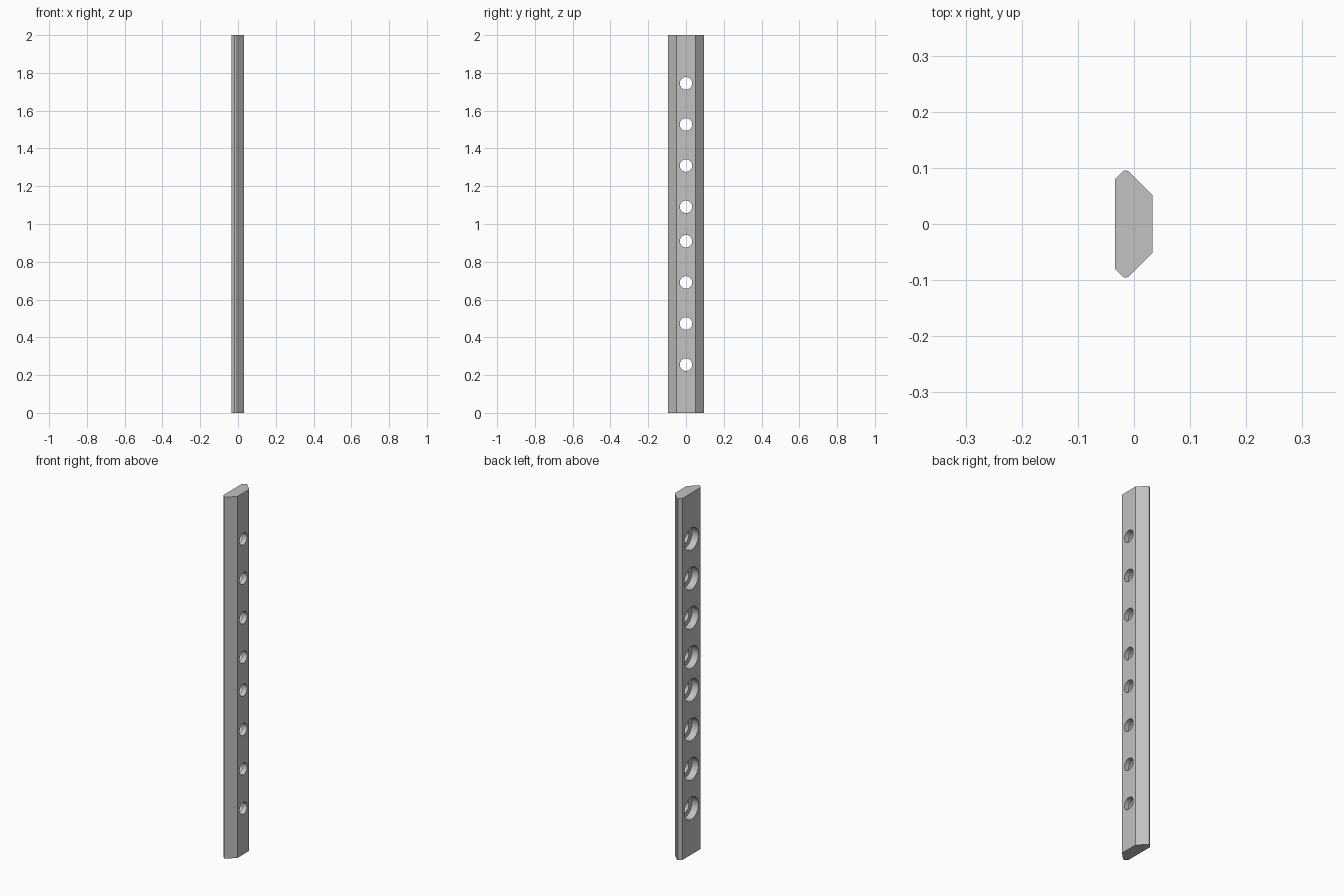
import bpy, bmesh, math
from mathutils import Matrix

cube = bpy.data.objects.get("Cube")
if cube:
    bpy.data.objects.remove(cube, do_unlink=True)

LENGTH = 2.0
HOLE_OFFSETS = [0.091 + 0.218 * i for i in range(4)]
HOLE_HEIGHTS = [1 + side * d for side in (-1, 1) for d in HOLE_OFFSETS]

grey = bpy.data.materials.new("plain grey")
grey.use_nodes = True
colour = (0.54, 0.54, 0.54, 1)
grey.diffuse_color = colour
grey.node_tree.nodes["Principled BSDF"].inputs["Base Color"].default_value = colour


def make_object(name, bm):
    bmesh.ops.recalc_face_normals(bm, faces=bm.faces)
    mesh = bpy.data.meshes.new(name)
    bm.to_mesh(mesh)
    bm.free()
    mesh.materials.append(grey)
    obj = bpy.data.objects.new(name, mesh)
    bpy.context.collection.objects.link(obj)
    return obj


def make_cutter(name, radius, x_start, x_end):
    """A row of cylinders lying along x, one for each hole."""
    bm = bmesh.new()
    for z in HOLE_HEIGHTS:
        place = Matrix.Translation(((x_start + x_end) / 2, 0, z))
        bmesh.ops.create_cone(bm, cap_ends=True, segments=48,
                              radius1=radius, radius2=radius,
                              depth=x_end - x_start,
                              matrix=place @ Matrix.Rotation(math.pi / 2, 4, 'Y'))
    obj = make_object(name, bm)
    obj.hide_render = True
    return obj


# Bar: half profile mirrored across y, extruded upward
half = [(0.033, 0.051), (-0.010, 0.094), (-0.013, 0.095),
        (-0.018, 0.095), (-0.021, 0.093), (-0.034, 0.08)]
profile = half + [(x, -y) for x, y in reversed(half)]
bm = bmesh.new()
base = bm.faces.new([bm.verts.new((x, y, 0)) for x, y in profile])
top = bmesh.ops.extrude_face_region(bm, geom=[base], use_keep_orig=True)
bmesh.ops.translate(bm, vec=(0, 0, LENGTH),
                    verts=[v for v in top["geom"] if isinstance(v, bmesh.types.BMVert)])
bar = make_object("drilled_bar", bm)

# Counterbores on the wide face, then narrow holes right through
cutters = [make_cutter("counterbore_cutter", 0.061, -0.1, 0.006),
           make_cutter("through_hole_cutter", 0.033, -0.2, 0.2)]

bpy.ops.object.select_all(action='DESELECT')
bpy.context.view_layer.objects.active = bar
bar.select_set(True)
for cutter in cutters:
    mod = bar.modifiers.new(cutter.name, 'BOOLEAN')
    mod.operation = 'DIFFERENCE'
    mod.solver = 'EXACT'
    mod.object = cutter
    bpy.ops.object.modifier_apply(modifier=mod.name)
    bpy.data.objects.remove(cutter, do_unlink=True)

# Round hole walls, crisp bar edges
bpy.ops.object.shade_smooth_by_angle(angle=math.radians(20))
